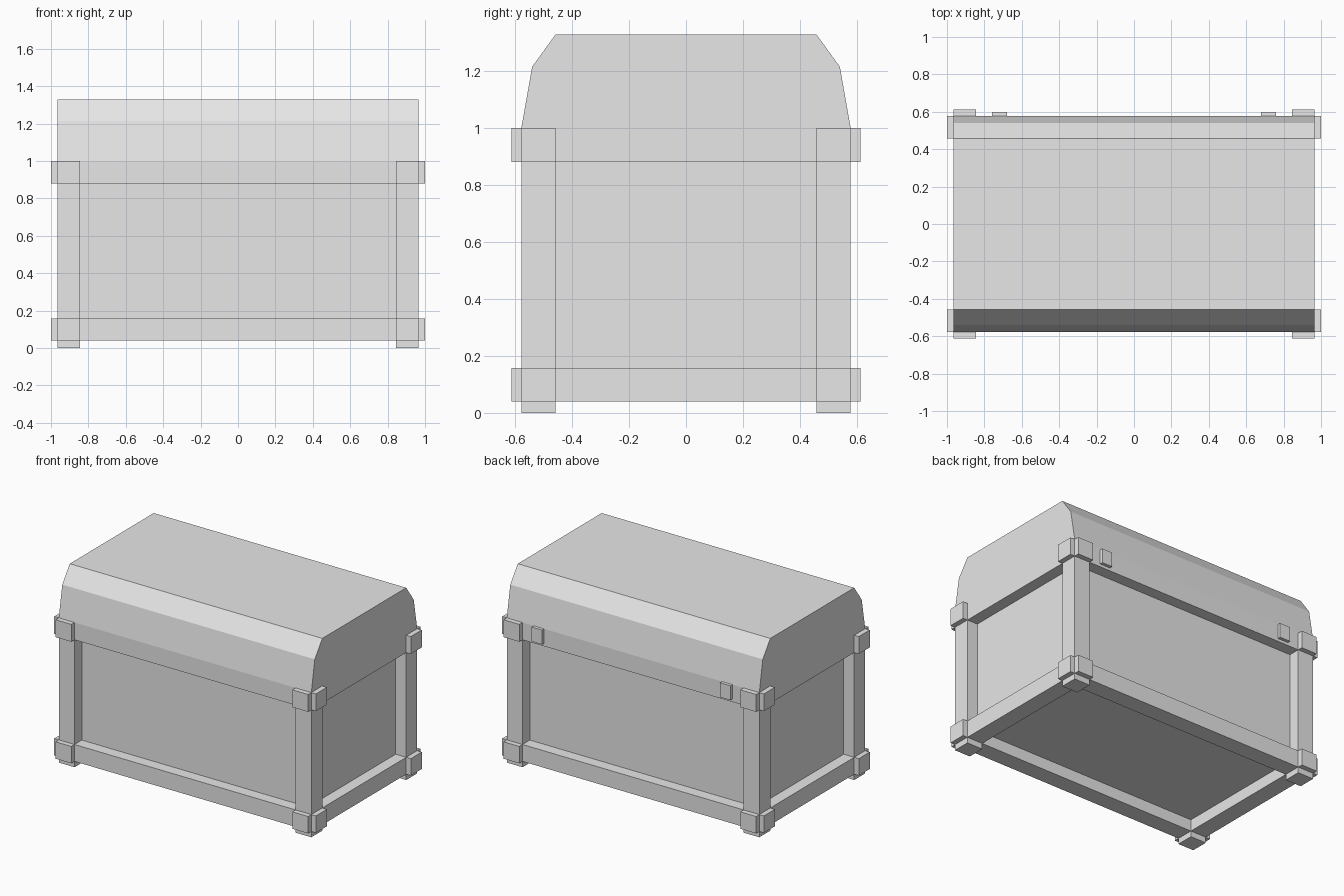
import bpy
import bmesh

if "Cube" in bpy.data.objects:
    bpy.data.objects.remove(bpy.data.objects["Cube"], do_unlink=True)

grey = bpy.data.materials.new("plain grey")
grey.use_nodes = True
colour = (0.8, 0.8, 0.8, 1)
grey.diffuse_color = colour
grey.node_tree.nodes["Principled BSDF"].inputs["Base Color"].default_value = colour


def add_object(name, bm):
    bmesh.ops.recalc_face_normals(bm, faces=bm.faces)
    mesh = bpy.data.meshes.new(name)
    bm.to_mesh(mesh)
    bm.free()
    mesh.materials.append(grey)
    obj = bpy.data.objects.new(name, mesh)
    bpy.context.collection.objects.link(obj)
    return obj


def box(name, low, high):
    bm = bmesh.new()
    bmesh.ops.create_cube(bm, size=1)
    for v in bm.verts:
        v.co = [h if c > 0 else l for c, l, h in zip(v.co, low, high)]
    return add_object(name, bm)


X, Y = 0.965, 0.578     # outer faces of the frame
BEAM = 0.12             # beam thickness
INSET = 0.08            # panels sit this far behind the frame
OVER = 0.035            # beam ends poke out this far
TOP = 1.0

# Panelled body, recessed behind the frame
box("body", (INSET - X, INSET - Y, 0.12), (X - INSET, Y - INSET, TOP))

# Corner posts
for sx, side in ((-1, "right"), (1, "left")):
    for sy, end in ((-1, "front"), (1, "back")):
        cx, cy, h = sx * (X - BEAM / 2), sy * (Y - BEAM / 2), BEAM / 2
        box(f"{end}_{side}_post", (cx - h, cy - h, 0), (cx + h, cy + h, TOP))

# Lower and upper rails with projecting ends
for level, z0, z1 in (("lower", 0.04, 0.157), ("upper", 0.88, TOP)):
    for s, end, side in ((-1, "front", "right"), (1, "back", "left")):
        cx, cy, h = s * (X - BEAM / 2), s * (Y - BEAM / 2), BEAM / 2
        box(f"{level}_{end}_rail", (-X - OVER, cy - h, z0), (X + OVER, cy + h, z1))
        box(f"{level}_{side}_rail", (cx - h, -Y - OVER, z0), (cx + h, Y + OVER, z1))

# Faceted lid, extruded along x
profile = [(Y, TOP), (0.54, 1.215), (0.458, 1.328)]
profile += [(-y, z) for y, z in reversed(profile)]
bm = bmesh.new()
face = bm.faces.new([bm.verts.new((-X, y, z)) for y, z in profile])
extruded = bmesh.ops.extrude_face_region(bm, geom=[face], use_keep_orig=True)
for item in extruded["geom"]:
    if isinstance(item, bmesh.types.BMVert):
        item.co.x = X
add_object("lid", bm)

# Hinge plates on the back
for s, side in ((-1, "right"), (1, "left")):
    box(f"{side}_hinge", (s * 0.72 - 0.04, Y - 0.02, 0.9),
        (s * 0.72 + 0.04, Y + 0.022, TOP))
